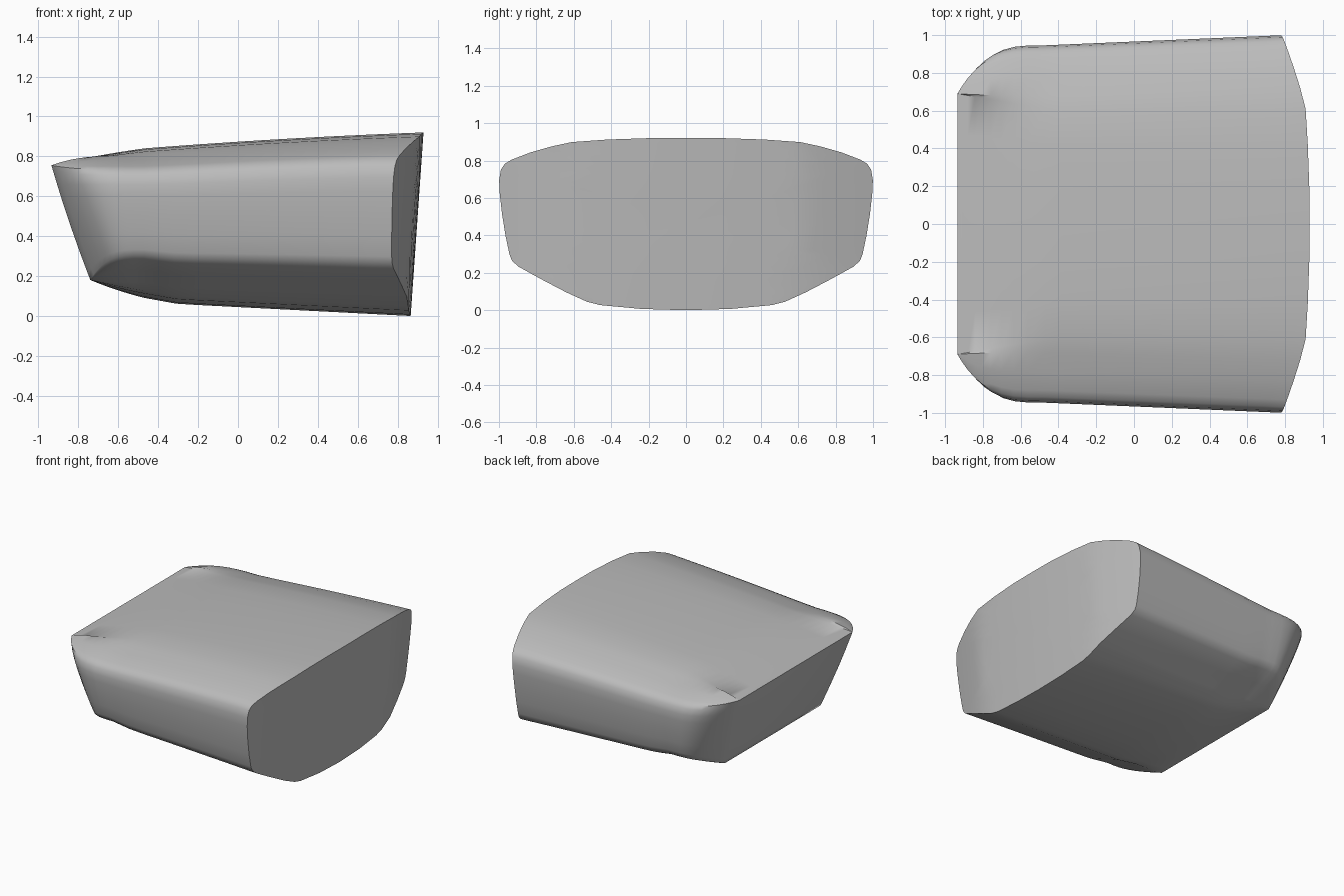
import bpy, bmesh, math

if "Cube" in bpy.data.objects:
    bpy.data.objects.remove(bpy.data.objects["Cube"])

# Half cross-section (y, z) from top centre, round the side, to bottom centre
SEC = [(0, .92), (.2, .92), (.42, .913), (.61, .90), (.72, .877), (.83, .847), (.93, .81),
       (.968, .788), (.99, .757), (1, .70), (.997, .63), (.985, .52), (.966, .40), (.945, .30),
       (.932, .268), (.90, .237), (.78, .172), (.64, .10), (.53, .05), (.46, .032), (.24, .012), (0, .005)]
N, T1, B1 = len(SEC), 3, 18          # T1 / B1: edges of the flat top and bottom
XB = -.47                            # where the tapered tail begins

def front_x(y, z):                   # bowed, leaning front face
    y = abs(y)
    f = .93 - .02 * (y / .61) ** 2 if y < .61 else .91 - .115 * ((y - .61) / .39) ** 1.15
    return f + .07 * (z - .92)

def body(j, x):                      # point of the section at station x
    y, z = SEC[j]
    s = (x - XB) / 1.4
    top = .84 + .11 * s - .03 * s * s
    bot = .06 * (.865 - x) / 1.165 + .022 * max(0, (-.3 - x) / .17)
    if T1 < j < B1:
        y *= .946 + .054 * (x - XB) / 1.27
    return y, bot + (z - .005) / .915 * (top - bot)

def tail_end(j):                     # matching point on the rear face outline
    y, z = SEC[j]
    t = min(1, max(0, (z - .268) / (.788 - .268)))
    ey = .58 + .11 * t
    if j <= T1:
        ey = .69 * y / SEC[T1][0]
    elif j >= B1:
        ey = .58 * y / SEC[B1][0]
    return -.74 - .195 * t - .03 * t * (1 - t), ey, .18 + .575 * t

def tail(j, u):                      # rounded blend from rear face to body
    ex, ey, ez = tail_end(j)
    py, pz = body(j, XB)
    g = 1 - (1 - u) ** 3.6
    flat = j <= T1 or j >= B1
    gy, gz = (u, u + .25 * u * (1 - u)) if flat else (g, g)
    return ex + (XB - ex) * u, ey + (py - ey) * gy, ez + (pz - ez) * gz

def main(j, v):                      # straight part up to the front face
    xf = .85
    for _ in range(4):
        xf = front_x(*body(j, xf))
    x = XB + (xf - XB) * v
    return (x, *body(j, x))

def cap(j, k):                       # shrinking rings that fill the front face
    _, y, z = main(j, 1)
    y, z = y * k, .46 + (z - .46) * k
    return front_x(y, z), y, z

stations = [[tail(j, u) for j in range(N)] for u in (0, .06, .12, .2, .28, .38, .5, .64, .8)]
stations += [[main(j, v) for j in range(N)] for v in (0, .06, .12, .2, .35, .5, .65, .8, .92, 1)]
stations += [[cap(j, k) for j in range(N)] for k in (.94, .87, .8, .72, .65, .58, .45, .3, .15, .01)]

bm = bmesh.new()
rings = []
for st in stations:
    half = [bm.verts.new(p) for p in st]
    other = [bm.verts.new((p[0], -p[1], p[2])) for p in st[1:-1]]
    rings.append(half + other[::-1])
M = len(rings[0])
for a, b in zip(rings, rings[1:]):
    for i in range(M):
        k = (i + 1) % M
        bm.faces.new((a[i], a[k], b[k], b[i]))
bm.faces.new(rings[-1])
# Rear face: strips across from side to side
r = rings[0]
for j in range(N - 1):
    q = [r[j], r[j + 1], r[(M - j - 1) % M], r[(M - j) % M]]
    bm.faces.new(list(dict.fromkeys(q)))
bmesh.ops.remove_doubles(bm, verts=bm.verts, dist=.0005)
bmesh.ops.recalc_face_normals(bm, faces=bm.faces)

mesh = bpy.data.meshes.new("tapered_shell")
bm.to_mesh(mesh)
bm.free()
shell = bpy.data.objects.new("tapered_shell", mesh)
bpy.context.collection.objects.link(shell)
mat = bpy.data.materials.new("neutral grey")
mat.diffuse_color = (.5, .5, .5, 1)
mat.use_nodes = True
mat.node_tree.nodes["Principled BSDF"].inputs["Base Color"].default_value = mat.diffuse_color
mesh.materials.append(mat)
bpy.context.view_layer.objects.active = shell
shell.select_set(True)
bpy.ops.object.shade_smooth_by_angle(angle=math.radians(42))
